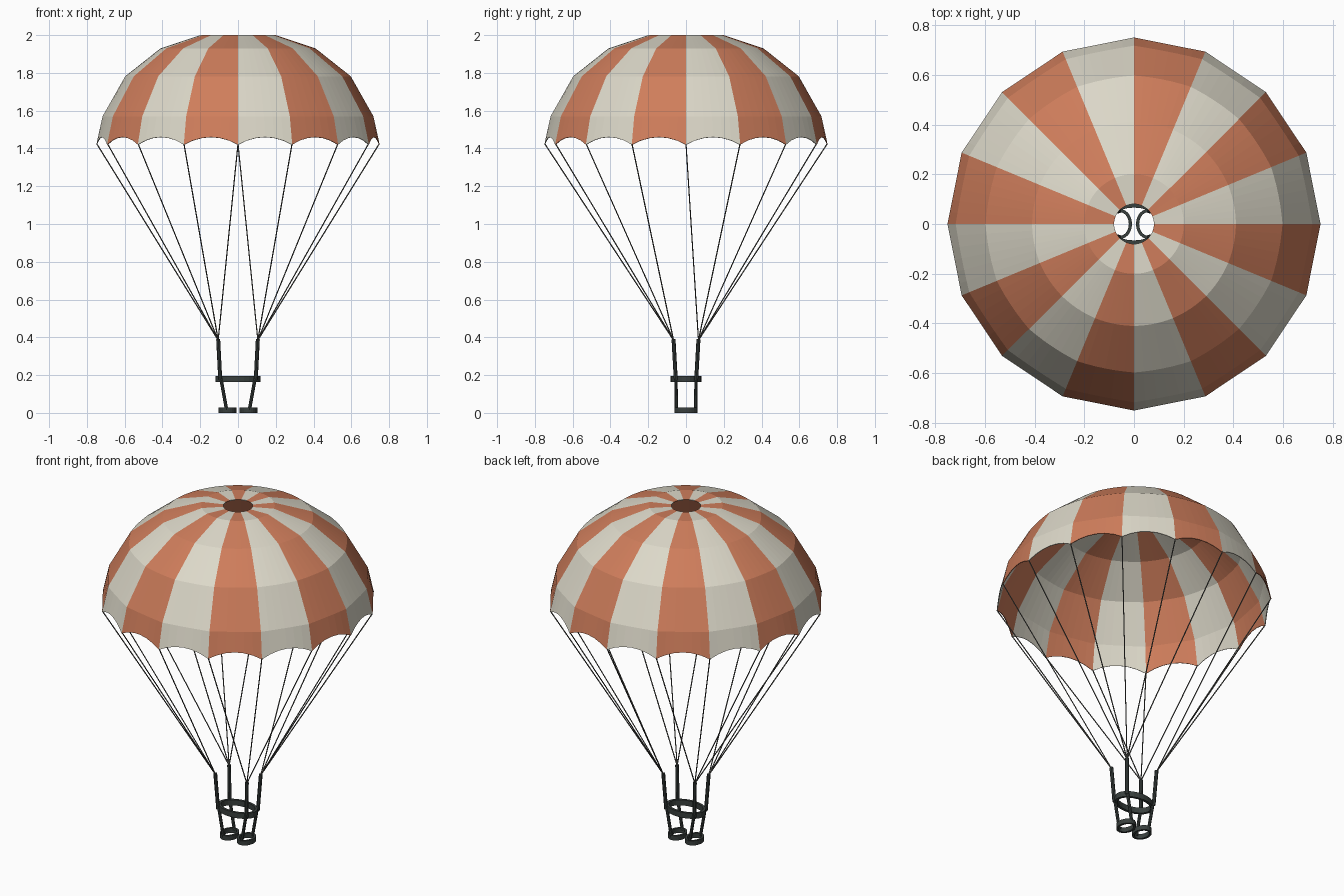
import bpy, bmesh, math
from mathutils import Vector

if "Cube" in bpy.data.objects:
    bpy.data.objects.remove(bpy.data.objects["Cube"])


def material(name, rgb):
    m = bpy.data.materials.new(name)
    m.diffuse_color = (*rgb, 1)
    m.use_nodes = True
    m.node_tree.nodes["Principled BSDF"].inputs["Base Color"].default_value = m.diffuse_color
    return m


CREAM = material("cream cloth", (0.72, 0.69, 0.585))
ORANGE = material("orange cloth", (0.62, 0.205, 0.105))
WEBBING = material("dark webbing", (0.04, 0.05, 0.047))
CORD = material("grey cord", (0.10, 0.10, 0.09))


def finish(name, bm, mats):
    bmesh.ops.recalc_face_normals(bm, faces=bm.faces)
    me = bpy.data.meshes.new(name)
    bm.to_mesh(me)
    bm.free()
    for m in mats:
        me.materials.append(m)
    ob = bpy.data.objects.new(name, me)
    bpy.context.collection.objects.link(ob)
    return ob


# canopy: striped gores with a scalloped hem and an open vent
GORES, SEG = 16, 6
STEP = 2 * math.pi / GORES
# radius, height, roundness of each gore (0 = flat chord, 1 = circular)
PROFILE = [(0.08, 1.998, 1), (0.2, 2.0, 1), (0.41, 1.93, 0.9),
           (0.597, 1.782, 0.6), (0.717, 1.57, 0.2), (0.75, 1.42, 0)]
bm = bmesh.new()
rings = []
for k, (r, z, roundness) in enumerate(PROFILE):
    ring = []
    for i in range(GORES * SEG):
        g, t = divmod(i, SEG)
        t /= SEG
        a, b = g * STEP, (g + 1) * STEP
        p = Vector((math.cos(a), math.sin(a))).lerp(Vector((math.cos(b), math.sin(b))), t)
        p = p.lerp(p.normalized(), roundness) * r
        lift = 0.04 * 4 * t * (1 - t) if k == len(PROFILE) - 1 else 0
        ring.append(bm.verts.new((p.x, p.y, z + lift)))
    rings.append(ring)
for upper, lower in zip(rings, rings[1:]):
    for i in range(GORES * SEG):
        j = (i + 1) % (GORES * SEG)
        f = bm.faces.new((upper[i], lower[i], lower[j], upper[j]))
        f.material_index = (i // SEG) % 2
canopy = finish("canopy", bm, [CREAM, ORANGE])
solid = canopy.modifiers.new("cloth thickness", "SOLIDIFY")
solid.thickness = 0.004
solid.offset = -1


def rod(name, a, b, radius, sides, mat):
    """Straight prism between two points."""
    a, b = Vector(a), Vector(b)
    bm = bmesh.new()
    bmesh.ops.create_cone(bm, cap_ends=True, segments=sides, radius1=radius,
                          radius2=radius, depth=(b - a).length)
    ob = finish(name, bm, [mat])
    ob.location = (a + b) / 2
    ob.rotation_euler = (b - a).to_track_quat('Z', 'Y').to_euler()
    return ob


def oval_band(name, cx, z0, z1, rx, ry, width, mat, n=24):
    """Flat strap closed into an oval loop."""
    bm = bmesh.new()
    loops = []
    for i in range(n):
        c, s = math.cos(2 * math.pi * i / n), math.sin(2 * math.pi * i / n)
        loops.append([bm.verts.new((cx + (rx - w) * c, (ry - w) * s, z))
                      for w, z in ((0, z0), (0, z1), (width, z1), (width, z0))])
    for i in range(n):
        p, q = loops[i], loops[(i + 1) % n]
        for k in range(4):
            bm.faces.new((p[k], q[k], q[(k + 1) % 4], p[(k + 1) % 4]))
    return finish(name, bm, [mat])


# suspension lines: each hem point runs to the riser of its quadrant
for g in range(GORES):
    c, s = math.cos(g * STEP), math.sin(g * STEP)
    end = (math.copysign(0.105, c), math.copysign(0.066, s), 0.385)
    rod("suspension_line", (0.748 * c, 0.748 * s, 1.425), end, 0.0032, 6, CORD)

# harness: waist belt, leg loops, risers and leg straps
oval_band("waist_belt", 0, 0.163, 0.196, 0.119, 0.081, 0.015, WEBBING)
for sx in (-1, 1):
    oval_band("leg_loop", sx * 0.056, 0.0, 0.028, 0.048, 0.06, 0.013, WEBBING)
    for sy in (-1, 1):
        rod("riser", (sx * 0.094, sy * 0.054, 0.175),
            (sx * 0.105, sy * 0.066, 0.39), 0.0105, 8, WEBBING)
        rod("leg_strap", (sx * 0.09, sy * 0.053, 0.18),
            (sx * 0.06, sy * 0.052, 0.015), 0.009, 8, WEBBING)
